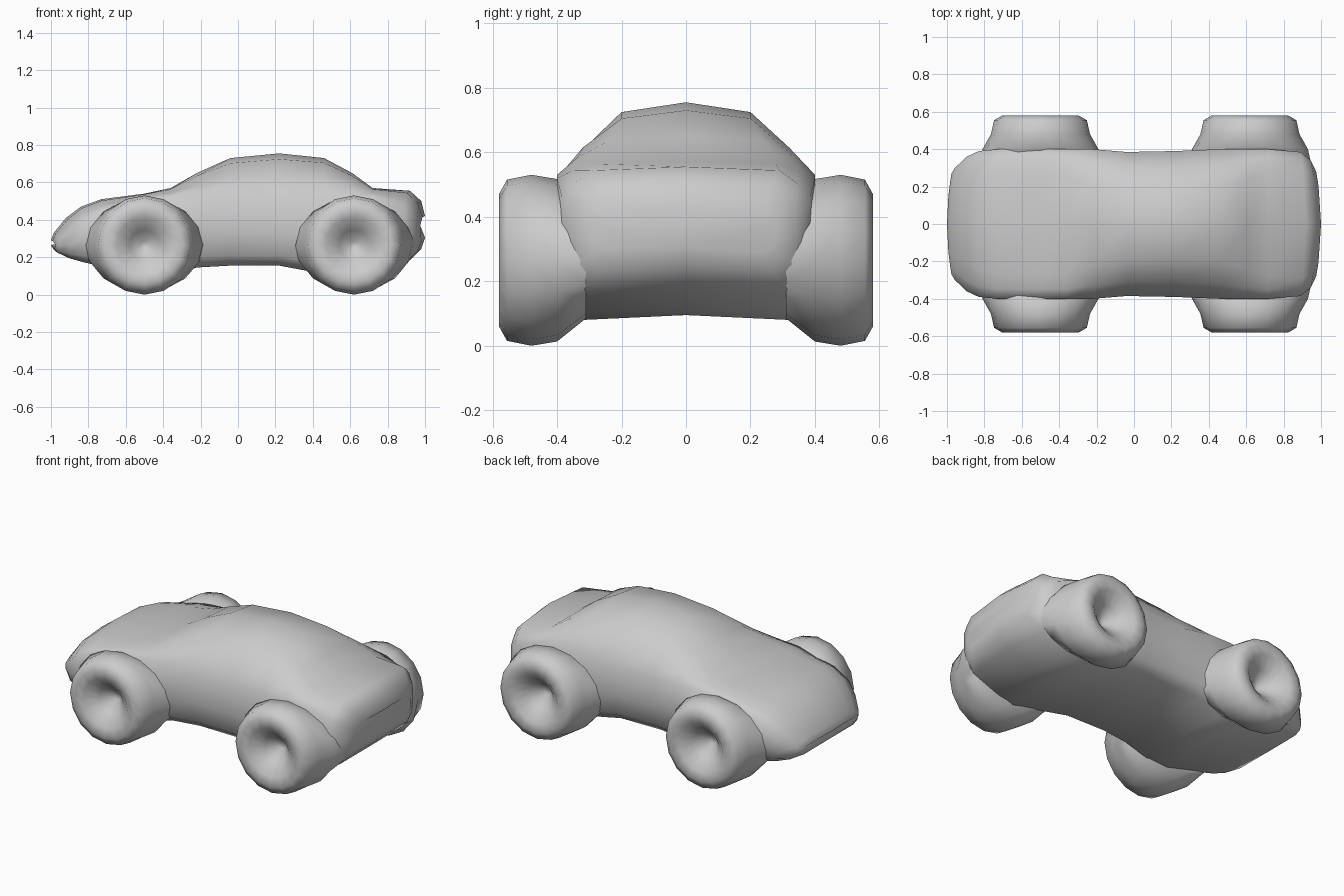
import bpy
import bmesh
import math

old = bpy.data.objects.get("Cube")
if old:
    bpy.data.objects.remove(old, do_unlink=True)

grey = bpy.data.materials.new("plain grey")
grey.use_nodes = True
grey.diffuse_color = (0.6, 0.6, 0.6, 1)
shader = next(n for n in grey.node_tree.nodes if n.type == 'BSDF_PRINCIPLED')
shader.inputs["Base Color"].default_value = grey.diffuse_color
shader.inputs["Roughness"].default_value = 0.8


def loft(name, rings):
    """Skin a list of closed rings and cap both ends."""
    bm = bmesh.new()
    loops = [[bm.verts.new(p) for p in ring] for ring in rings]
    count = len(loops[0])
    for a, b in zip(loops, loops[1:]):
        for i in range(count):
            j = (i + 1) % count
            bm.faces.new((a[i], a[j], b[j], b[i]))
    bm.faces.new(loops[0])
    bm.faces.new(loops[-1])
    bmesh.ops.recalc_face_normals(bm, faces=bm.faces)
    mesh = bpy.data.meshes.new(name)
    bm.to_mesh(mesh)
    bm.free()
    mesh.materials.append(grey)
    obj = bpy.data.objects.new(name, mesh)
    bpy.context.collection.objects.link(obj)
    bpy.ops.object.select_all(action='DESELECT')
    obj.select_set(True)
    bpy.context.view_layer.objects.active = obj
    bpy.ops.object.shade_smooth_by_angle(angle=math.radians(75))
    return obj


def body_section(x, top, roof, width, belt, low):
    """Mirrored cross-section of the car shell, bowed at both ends."""
    rise = top - belt
    height = belt - low
    half = [
        (roof, top - 0.12 * rise),
        (roof + 0.6 * (width - roof), belt + 0.45 * rise),
        (width, belt),
        (width, low + 0.5 * height),
        (width * 0.95, low + 0.15 * height),
        (width * 0.8, low),
    ]
    outline = [(0, top)] + half + [(0, low + 0.015)]
    outline += [(-y, z) for y, z in reversed(half)]
    bow = max(0, abs(x) - 0.8) / 0.2 * 0.03
    return [(x - math.copysign(bow, x) * (y / 0.3) ** 2, y, z) for y, z in outline]


# Car shell: x, top, roof half width, half width, belt height, underside
stations = [
    (-1.0, .29, .15, .27, .27, .25),
    (-.985, .33, .17, .30, .29, .225),
    (-.92, .41, .2, .36, .34, .195),
    (-.84, .47, .24, .39, .40, .175),
    (-.73, .51, .27, .4, .45, .15),
    (-.5, .54, .27, .4, .51, .09),
    (-.36, .57, .27, .4, .52, .1),
    (-.22, .65, .22, .4, .52, .145),
    (-.04, .73, .2, .385, .5, .155),
    (.22, .755, .2, .39, .5, .155),
    (.46, .73, .2, .4, .52, .11),
    (.61, .65, .24, .4, .53, .08),
    (.72, .57, .28, .4, .52, .1),
    (.92, .555, .29, .385, .46, .17),
    (.98, .5, .26, .34, .42, .23),
    (1.0, .42, .2, .28, .37, .29),
]
loft("car_body", [body_section(*s) for s in stations])

# Wheels: distance from centre line, radius along x, radius along z
profile = [
    (.31, .33, .18), (.4, .31, .252), (.48, .265, .265), (.555, .248, .25),
    (.58, .205, .205), (.57, .15, .15), (.51, .08, .08), (.45, .02, .02),
]
SIDES = 16
for axle, x in (("nose", -0.5), ("tail", 0.62)):
    for side, sign in (("front", -1), ("back", 1)):
        rings = []
        for y, rx, rz in profile:
            turns = [2 * math.pi * i / SIDES for i in range(SIDES)]
            rings.append([(x + rx * math.cos(t), sign * y, 0.265 + rz * math.sin(t))
                          for t in turns])
        loft(f"{axle}_wheel_{side}", rings)
